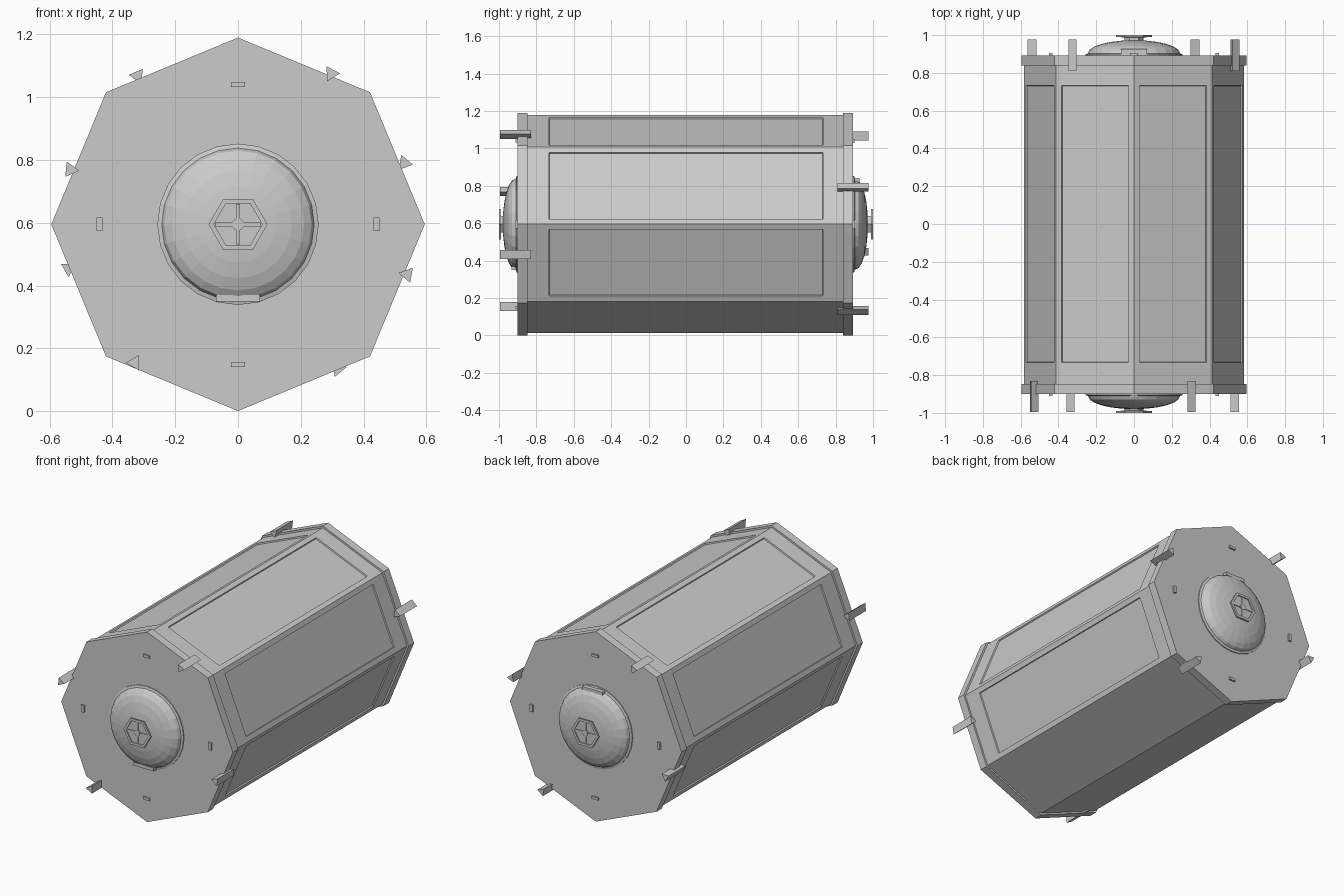
import bpy, bmesh
from math import sin, cos, pi, radians

if "Cube" in bpy.data.objects:
    bpy.data.objects.remove(bpy.data.objects["Cube"])

CZ = 0.595          # height of the long axis


def finish(name, bm):
    bmesh.ops.remove_doubles(bm, verts=bm.verts, dist=1e-5)
    bmesh.ops.recalc_face_normals(bm, faces=bm.faces)
    me = bpy.data.meshes.new(name)
    bm.to_mesh(me)
    bm.free()
    ob = bpy.data.objects.new(name, me)
    bpy.context.collection.objects.link(ob)
    return ob


def lathe(name, profile, n, phase=0.0):
    """Turn (radius, y) points around the long axis; profile starts and ends on it."""
    bm = bmesh.new()
    rings = [[bm.verts.new((r * cos(phase + 2 * pi * i / n), y,
                            CZ + r * sin(phase + 2 * pi * i / n)))
              for i in range(n)] for r, y in profile]
    for a, b in zip(rings, rings[1:]):
        for i in range(n):
            j = (i + 1) % n
            bm.faces.new((a[i], a[j], b[j], b[i]))
    bmesh.ops.dissolve_degenerate(bm, dist=1e-6, edges=bm.edges)
    return finish(name, bm)


def prism(name, pts, y0, y1):
    """Extrude an x/z outline along y."""
    bm = bmesh.new()
    f = bm.faces.new([bm.verts.new((x, y0, z)) for x, z in pts])
    ext = bmesh.ops.extrude_face_region(bm, geom=[f])["geom"]
    bmesh.ops.translate(bm, vec=(0, y1 - y0, 0),
                        verts=[v for v in ext if isinstance(v, bmesh.types.BMVert)])
    return finish(name, bm)


def box(name, x, z, w, h, y0, y1):
    return prism(name, [(x - w / 2, z - h / 2), (x + w / 2, z - h / 2),
                        (x + w / 2, z + h / 2), (x - w / 2, z + h / 2)], y0, y1)


def ngon(r, n, x=0.0, z=CZ, deg=0.0):
    return [(x + r * cos(radians(deg) + 2 * pi * i / n),
             z + r * sin(radians(deg) + 2 * pi * i / n)) for i in range(n)]


# Octagonal body with recessed panels on all sides but the bottom two
body = prism("body", ngon(0.583, 8), -0.86, 0.85)
bm = bmesh.new()
bm.from_mesh(body.data)
bm.normal_update()
sides = [f for f in bm.faces if abs(f.normal.y) < 0.1 and f.normal.z > -0.8]
bmesh.ops.inset_individual(bm, faces=sides, thickness=0.031, use_even_offset=True)
for f in sides:
    for v in f.verts:
        v.co.y = 0.733 if v.co.y > 0 else -0.733
bmesh.ops.inset_individual(bm, faces=sides, thickness=0.002, depth=-0.008,
                           use_even_offset=True)
bm.to_mesh(body.data)
bm.free()

# Triangular prongs around each end: x, z, turn of the tip
prongs = {
    "front": [(0.297, 1.075, 2), (-0.534, 0.769, -6), (0.539, 0.435, 50), (-0.33, 0.154, 60)],
    "back": [(-0.32, 1.068, 53), (0.53, 0.79, 110), (-0.54, 0.455, 30), (0.318, 0.135, 10)],
}

for end, s, face in (("front", -1, 0.9), ("back", 1, 0.893)):
    # End plate
    prism(end + "_plate", ngon(0.595, 8), s * (face - 0.053), s * face)

    # Dome with a base rim
    dome = [(0, face - 0.01), (0.257, face - 0.01), (0.257, face + 0.006), (0.243, face + 0.01)]
    for i in range(7):
        t = i * pi / 12
        dome.append((0.243 * cos(t), face + 0.012 + 0.068 * sin(t)))
    lathe(end + "_dome", [(max(r, 0), s * y) for r, y in dome], 24)

    # Latch tab: below the front dome, above the back dome
    box(end + "_latch", 0, CZ + s * 0.236, 0.14, 0.02, s * face, s * (face + 0.034))

    # Hexagonal knob with sunken centre, cross spokes and hub
    knob = [(0, 0.97), (0.05, 0.97), (0.05, 0.988), (0.094, 0.99), (0.094, 1.0),
            (0.077, 1.0), (0.077, 0.993), (0, 0.993)]
    lathe(end + "_knob", [(r, s * y) for r, y in knob], 6)
    box(end + "_knob_bar", 0, CZ, 0.148, 0.014, s * 0.992, s * 0.998)
    box(end + "_knob_post", 0, CZ, 0.014, 0.13, s * 0.992, s * 0.998)
    prism(end + "_knob_hub", ngon(0.02, 8, deg=22.5), s * 0.992, s * 1.0)

    # Four small lugs on the plate
    for i in range(4):
        a = i * pi / 2
        w, h = (0.02, 0.044) if i % 2 == 0 else (0.044, 0.016)
        box(f"{end}_lug_{i}", 0.441 * cos(a), CZ + 0.446 * sin(a), w, h,
            s * (face - 0.005), s * (face + 0.011))

    # Prongs
    y0, y1 = (-0.83, -0.995) if s < 0 else (0.81, 0.977)
    for i, (x, z, deg) in enumerate(prongs[end]):
        prism(f"{end}_prong_{i}", ngon(0.028, 3, x, z, deg), y0, y1)
